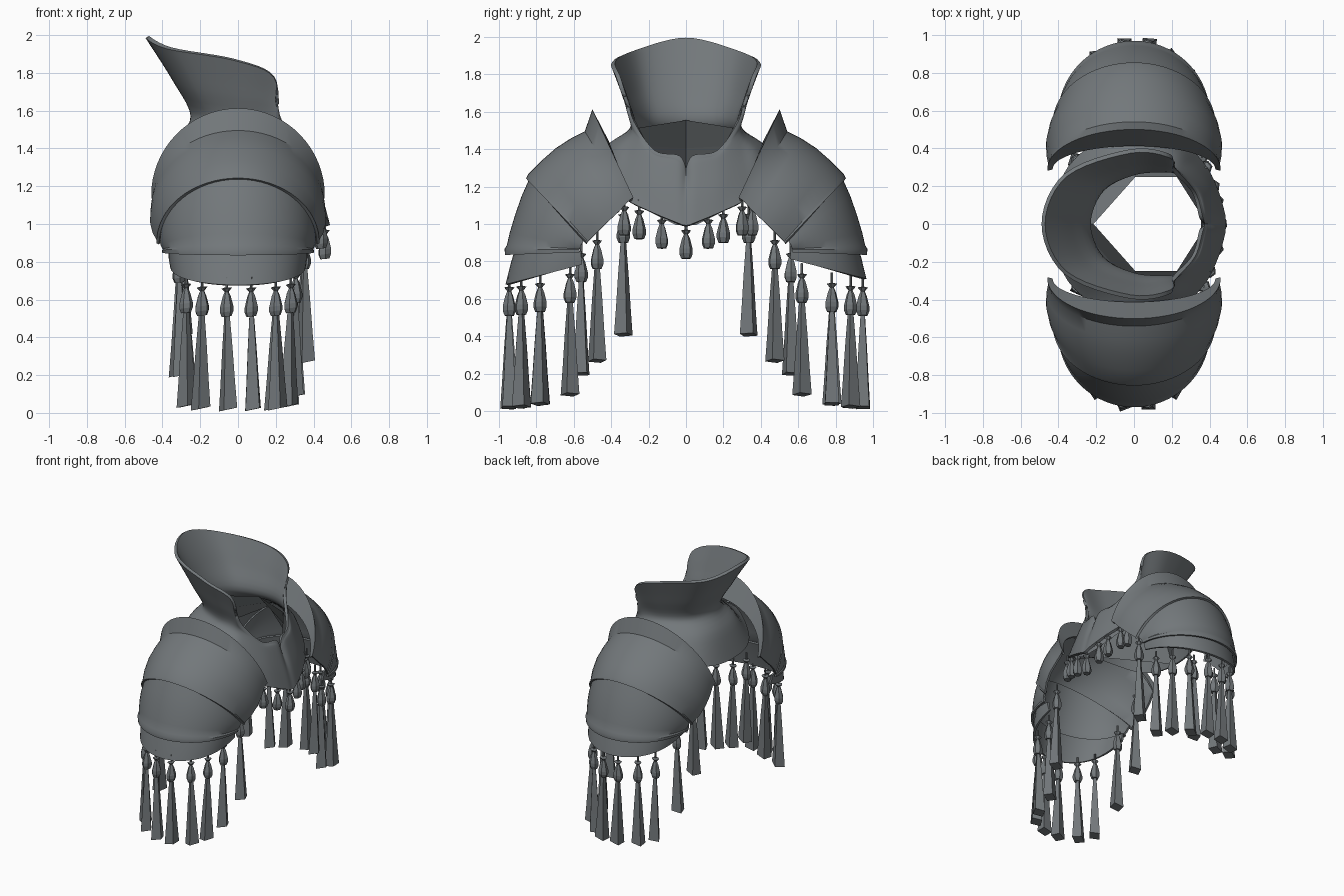
import bpy, bmesh, math, random
from mathutils import Vector

if "Cube" in bpy.data.objects:
    bpy.data.objects.remove(bpy.data.objects["Cube"])

random.seed(4)
steel = bpy.data.materials.new("dark steel grey")
steel.diffuse_color = (0.17, 0.187, 0.197, 1)
steel.use_nodes = True
steel.node_tree.nodes["Principled BSDF"].inputs["Base Color"].default_value = steel.diffuse_color


def finish(name, bm, smooth=True, thickness=0):
    bmesh.ops.recalc_face_normals(bm, faces=bm.faces)
    me = bpy.data.meshes.new(name)
    bm.to_mesh(me)
    bm.free()
    ob = bpy.data.objects.new(name, me)
    bpy.context.collection.objects.link(ob)
    me.materials.append(steel)
    bpy.ops.object.select_all(action='DESELECT')
    ob.select_set(True)
    bpy.context.view_layer.objects.active = ob
    if thickness:
        m = ob.modifiers.new("thickness", 'SOLIDIFY')
        m.thickness = thickness
        m.offset = 0
        bpy.ops.object.modifier_apply(modifier=m.name)
    if smooth:
        bpy.ops.object.shade_smooth_by_angle(angle=math.radians(35))
    return ob


def catmull(pts, steps, closed):
    """Smooth curve through all points."""
    n, out = len(pts), []
    get = (lambda i: pts[i % n]) if closed else (lambda i: pts[max(0, min(n - 1, i))])
    for i in range(n if closed else n - 1):
        a, b, c, d = get(i - 1), get(i), get(i + 1), get(i + 2)
        for k in range(steps):
            t = k / steps
            out.append(0.5 * (2 * b + (c - a) * t + (2 * a - 5 * b + 4 * c - d) * t * t
                              + (3 * b - a - 3 * c + d) * t ** 3))
    if not closed:
        out.append(pts[-1].copy())
    return out


def skin(name, rows, closed, thickness, smooth=True):
    bm = bmesh.new()
    vs = [[bm.verts.new(p) for p in r] for r in rows]
    n = len(rows[0])
    for r0, r1 in zip(vs, vs[1:]):
        for j in range(n if closed else n - 1):
            k = (j + 1) % n
            bm.faces.new((r0[j], r0[k], r1[k], r1[j]))
    return finish(name, bm, smooth, thickness)


def mirrored(half):
    return [Vector(p) for p in half] + [Vector((x, -y, z)) for x, y, z in half[-2:0:-1]]


# Collar and chest yoke: half rings from back centre to front centre
rim = [(-.48, 0, 1.99), (-.36, .26, 1.93), (-.02, .385, 1.87), (.19, .36, 1.78),
       (.21, .29, 1.58), (.315, .17, 1.39), (.355, .035, 1.36), (.37, 0, 1.27)]
mid = [(-.34, 0, 1.77), (-.25, .22, 1.73), (0, .32, 1.69), (.18, .315, 1.65),
       (.22, .28, 1.53), (.325, .175, 1.375), (.365, .04, 1.34), (.38, 0, 1.255)]
neck = [(-.24, 0, 1.57), (-.17, .18, 1.55), (0, .27, 1.53), (.16, .285, 1.51),
        (.24, .27, 1.46), (.34, .18, 1.35), (.38, .05, 1.31), (.388, 0, 1.24)]
slope = [(-.33, 0, 1.42), (-.26, .24, 1.43), (0, .38, 1.44), (.2, .38, 1.38),
         (.3, .31, 1.29), (.39, .19, 1.21), (.43, .06, 1.16), (.435, 0, 1.13)]
hem = [(-.41, 0, 1.22), (-.34, .3, 1.25), (-.05, .5, 1.36), (.22, .44, 1.24),
       (.36, .32, 1.13), (.43, .19, 1.065), (.47, .06, 1.01), (.475, 0, .99)]
rings = [catmull(mirrored(r), 6, True) for r in (rim, mid, neck, slope, hem)]
columns = [catmull(list(c), 5, False) for c in zip(*rings)]
skin("collar_and_yoke", list(zip(*columns)), True, .022)

# Faceted lining inside the neck opening
shrink = lambda half: [(.08 + (x - .08) * .92, y * .92, z - .015) for x, y, z in half]
skin("neck_lining", [mirrored(shrink(r))[::2] for r in (neck, slope, hem)], True, 0, False)


# Shoulder plates: each row is an arch (half width, end y, end z, crest y, crest z)
def arch_plate(name, rows, s, power=1.0, dz=0):
    grid = []
    for w, ye, ze, yc, zc in rows:
        line = []
        for i in range(33):
            t = math.pi * (i / 32 - .5)
            c = max(0, math.cos(t)) ** power
            line.append(Vector((w * math.sin(t), s * (ye + (yc - ye) * c), ze + (zc - ze) * c + dz)))
        grid.append(line)
    skin(name, grid, False, .016)


upper = [(.435, .295, 1.12, .42, 1.44), (.455, .288, 1.14, .50, 1.605),
         (.445, .31, 1.12, .535, 1.49), (.455, .36, 1.065, .61, 1.452),
         (.458, .42, 1.01, .69, 1.40), (.445, .475, .955, .77, 1.33),
         (.418, .525, .905, .838, 1.262), (.425, .53, .895, .848, 1.24)]
lower = [(.405, .53, .92, .825, 1.25), (.405, .55, .905, .87, 1.15),
         (.402, .56, .89, .905, 1.05), (.395, .565, .875, .935, .95),
         (.388, .57, .865, .95, .885), (.395, .57, .86, .962, .865), (.393, .57, .85, .96, .835)]
skirt = [(.36, .56, .87, .90, .90), (.36, .56, .84, .93, .80), (.352, .555, .80, .957, .69)]
for s, side in ((-1, "front"), (1, "back")):
    arch_plate(side + "_shoulder_upper_plate", upper, s)
    arch_plate(side + "_shoulder_lower_plate", lower, s)
    arch_plate(side + "_shoulder_skirt_plate", skirt, s, .8, .015 * s)


# Tassels: faceted turned shapes hanging from a point
def turned(bm, pos, profile, sides, spin, lean=0):
    rows = []
    for r, z in profile:
        ring = []
        for i in range(sides):
            a = spin + math.tau * i / sides
            ring.append(bm.verts.new(Vector(pos) + Vector((r * math.cos(a) + lean * z,
                        r * math.sin(a), z + 4 * r * r * math.cos(a)))))
        rows.append(ring)
    for r0, r1 in zip(rows, rows[1:]):
        for j in range(sides):
            k = (j + 1) % sides
            bm.faces.new((r0[j], r0[k], r1[k], r1[j]))
    bm.faces.new(rows[0])
    bm.faces.new(rows[-1])


BELL = [(.007, .03), (.007, -.025), (.028, -.03), (.011, -.05), (.022, -.075),
        (.036, -.13), (.036, -.155), (.026, -.18)]
TAIL = [(.015, -.165), (.03, -.35), (.042, -.53), (.053, -.672)]


def tassel(name, pos, long):
    bm = bmesh.new()
    spin = random.uniform(0, 1.5)
    turned(bm, pos, BELL, 6, spin)
    if long:
        turned(bm, pos, TAIL, 4, spin, random.uniform(-.02, .02))
    finish(name, bm, False)


# Long tassels under the shoulders, (x, y, top)
shoulder_spots = [(-.30, .335, 1.08), (-.31, .56, .87), (-.275, .78, .71), (-.19, .88, .695),
                  (-.06, .945, .69), (.07, .945, .69), (.20, .88, .695), (.28, .78, .71),
                  (.305, .62, .76), (.35, .475, .94)]
for s, side in ((-1, "front"), (1, "back")):
    for i, (x, y, z) in enumerate(shoulder_spots):
        tassel(f"{side}_long_tassel_{i}", (x, s * y, z), True)

# Short tassels along the chest hem
for i, (x, y, z) in enumerate([(.37, -.33, 1.12), (.40, -.25, 1.10), (.44, -.13, 1.05), (.46, 0, .995),
                               (.44, .12, 1.05), (.42, .2, 1.08), (.38, .30, 1.12), (.36, .355, 1.12)]):
    tassel(f"short_tassel_{i}", (x, y, z), False)
